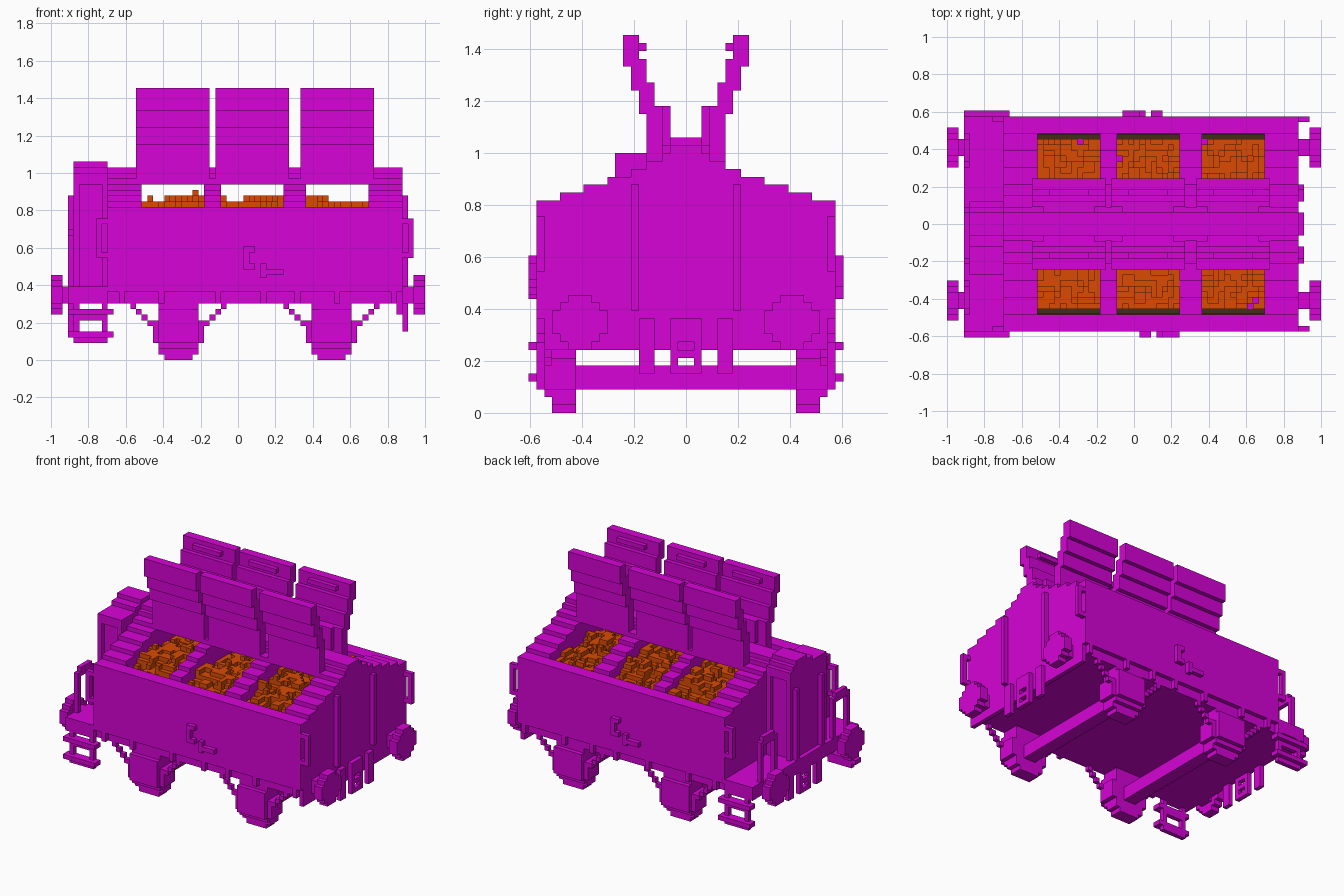
import bpy
import bmesh
from mathutils import Matrix, Vector, noise

cube = bpy.data.objects.get("Cube")
if cube:
    bpy.data.objects.remove(cube)

UNIT = 2 / 66  # edge of one block


def material(name, colour):
    mat = bpy.data.materials.new(name)
    mat.use_nodes = True
    rgba = (*colour, 1)
    mat.diffuse_color = rgba
    mat.node_tree.nodes["Principled BSDF"].inputs["Base Color"].default_value = rgba
    return mat


magenta = material("magenta paint", (.68, .001, .68))
orange = material("orange ore", (.7, .07, .001))
brown = material("dark brown lining", (.06, .025, .01))


def part(name, boxes, mat=magenta, mirror_y=False):
    """Join blocks given as (x range, y range, z range) in block units."""
    bm = bmesh.new()
    for side in ((1, -1) if mirror_y else (1,)):
        for xs, ys, zs in boxes:
            lo = Vector((xs[0], ys[0], zs[0]))
            hi = Vector((xs[1], ys[1], zs[1]))
            mid = (lo + hi) / 2
            mid.y *= side
            place = Matrix.Translation(mid * UNIT) @ Matrix.Diagonal((*((hi - lo) * UNIT), 1))
            bmesh.ops.create_cube(bm, size=1, matrix=place)
    mesh = bpy.data.meshes.new(name)
    bm.to_mesh(mesh)
    bm.free()
    mesh.materials.append(mat)
    obj = bpy.data.objects.new(name, mesh)
    bpy.context.collection.objects.link(obj)
    return obj


def span(start, length=1):
    return (start, start + length)


def both(half):
    return (-half, half)


BAYS = (span(-17, 11), span(-3, 11), span(12, 11))
WHEELS = (-10.5, 16.5)
ROOF = (16, 13, 10, 7, 5, 3, 2)  # half width of each roof layer
WALL_TOP = 27


def roof(xs, first=0):
    return [(xs, both(half), (WALL_TOP + i, WALL_TOP + i + 1))
            for i, half in enumerate(ROOF) if i >= first]


# Body: floor block, side walls, stepped end hoods and dividers
part("body_lower", [((-23, 29), both(19), (13, 24)), ((-30, 29), both(18), (10, 13))])
part("side_wall", [((-23, 29), (16, 19), (23, WALL_TOP))], mirror_y=True)
solid = ((-23, -17), (-6, -3), (8, 12), (23, 29))
part("hood_bulkheads", [b for xs in solid
                        for b in [(xs, both(17), (23, WALL_TOP))] + roof(xs)])
part("roof_ridge", roof((-17, 23), first=4))

# Sole bar ribs, end sill and end platform
part("sole_bar_ribs", [(span(x), (18, 19), (10, 13)) for x in (-21, -14, -4, 4, 10, 17, 27)]
     + [((-23, 29), (18, 19), (12, 13))], mirror_y=True)
part("end_sill", [(span(28), both(18), (8, 13))])
part("end_platform", [((-30, -23), both(19), (10, 13))])

# Brake cabin on the platform, with recessed side panels
part("brake_cabin", [((-28, -23), (-8, 3), (13, 33)),
                     ((-29, -28), (-9, 4), (13, 33)),
                     ((-24, -23), (-9, 4), (13, 33)),
                     ((-29, -23), (-9, 4), (31, 33))])
part("cabin_roof", [((-29, -23), (-4, 3), (33, 34)), ((-29, -23), both(2), (34, 35))])

# Vertical ribs on the ends
part("end_ribs", [(span(29), (6, 7), (13, 29))], mirror_y=True)
part("cabin_ribs", [(span(-30), span(y), (13, 29)) for y in (-7, 2)])

# Corner grab rails
part("corner_rails", [(span(x), (18, 19), span(z)) for x in (29, 30) for z in (18, 24)]
     + [(span(30), (18, 19), (18, 25))], mirror_y=True)
part("platform_side_rails", [((-25, -23), (18, 19), span(z)) for z in (18, 24)]
     + [(span(-25), (18, 19), (18, 25))], mirror_y=True)
part("platform_rails", [(span(-30), (15, 16), (13, 22)), (span(-30), (11, 15), (21, 23)),
                        (span(-30), (10, 11), (13, 22))], mirror_y=True)

# Raised lids, each a leaning stack of boards with a handle and a hinge bar
LID_LEFT = (-18, -4, 11)
BOARDS = ((3, 32, 39), (4, 38, 42), (5, 41, 45), (6, 44, 48))
for n, left in enumerate(LID_LEFT):
    xs = span(left, 13)
    part(f"lids_{n + 1}", [(xs, span(y, 2), (low, high)) for y, low, high in BOARDS]
         + [(span(left + 3, 7), (5, 6), (46, 47))], mirror_y=True)
    part(f"lid_hinges_{n + 1}", [(span(left + 2, 9), (2, 3), (34, 39))], mirror_y=True)

# Ore heaps: rough lumpy columns, with a dark lining at the wall
for n, (x0, x1) in enumerate(BAYS):
    heap = []
    for x in range(x0, x1):
        along = (x - x0) / (x1 - x0)
        rise = (along, along, .6 - along)[n]
        for y in range(-15, 15):
            inner = min(1, (15 - abs(y + .5)) / 6)
            lump = noise.noise(Vector((x * .47, y * .47, n + .3)))
            top = 25.6 + 2.4 * lump + inner * (1.4 + 1.4 * rise)
            heap.append((span(x), span(y), (23, max(24, round(top)))))
    part(f"ore_heap_{n + 1}", heap, orange)
    part(f"hopper_lining_{n + 1}", [((x0, x1), (15, 16), (24, 24.2)),
                                    ((x0, x1), (15.8, 16), (24, 26))], brown, mirror_y=True)

# Buffers: shaft and stepped round head
for end, flip in (("front", 1), ("rear", -1)):
    def ends(a, b):
        return (a, b) if flip > 0 else (-b, -a)

    heads = [(ends(31, 33), (13.5 - w, 13.5 + w), (11.5 - h, 11.5 + h))
             for w, h in ((3.5, 1.5), (2.5, 2.5), (1.5, 3.5))]
    part(f"{end}_buffers", heads + [(ends(29, 31), (12, 15), (10, 13))], mirror_y=True)
    # Coupling frame and hanging hooks
    face = ends(29, 30)
    part(f"{end}_coupling", [(face, (1, 2), (5, 12)), (face, (0, 1), (9, 12)),
                             (face, (0, 1), (7, 8)), (face, (0, 1), (5, 6)),
                             (face, (4, 6), (5, 12))], mirror_y=True)

# Running gear: axle guards, axle boxes, axles and stepped braces
for n, c in enumerate(WHEELS):
    def wide(half):
        return (c - half, c + half)

    part(f"wheel_guards_{n + 1}", [(wide(2.5), (14, 17), (0, 10)), (wide(3.5), (14, 17), (1, 10)),
                                   (wide(3.5), (14, 18), (2, 10)), (wide(4.5), (14, 18), (3, 7)),
                                   (wide(3.5), (14, 19), (3, 9))], mirror_y=True)
    part(f"axle_{n + 1}", [(wide(1.5), both(14), (3, 6))])
    braces = []
    for i in range(5):
        for x in (c - 8.5 + i, c + 7.5 - i):
            braces.append((span(x), (17, 18), span(9 - i)))
    part(f"guard_braces_{n + 1}", braces, mirror_y=True)

# Brake levers on the sides, turned half round about the wheelbase centre
lever = [(span(1), (16, 20)), ((1, 3), span(19)), ((1, 3), span(16)),
         (span(4), (14.5, 17)), ((4, 8), span(15))]
part("front_brake_lever", [(xs, (-20, -19), zs) for xs, zs in lever])
part("rear_brake_lever", [((6 - xs[1], 6 - xs[0]), (19, 20), zs) for xs, zs in lever])

# Ladder steps under the platform
part("ladder_steps", [(span(x), (18, 19), (3, 10)) for x in (-29, -24)]
     + [((-30, -22), (18, 20), span(z)) for z in (4, 8)]
     + [((-29, -23), (18, 19), span(z)) for z in (3, 7)], mirror_y=True)
